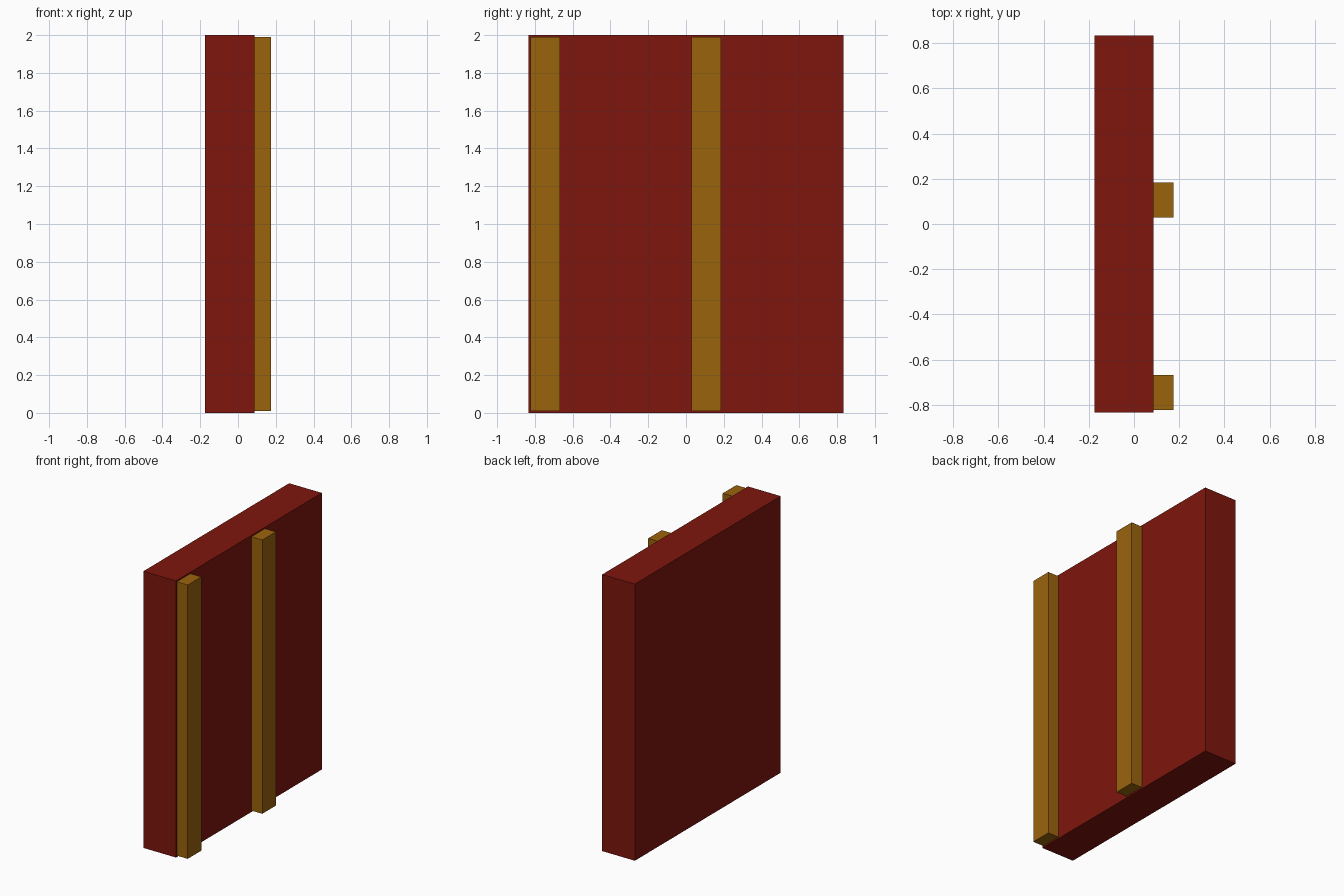
import bpy

if "Cube" in bpy.data.objects:
    bpy.data.objects.remove(bpy.data.objects["Cube"])


def material(name, color):
    mat = bpy.data.materials.new(name)
    mat.diffuse_color = (*color, 1.0)
    mat.use_nodes = True
    mat.node_tree.nodes["Principled BSDF"].inputs["Base Color"].default_value = mat.diffuse_color
    return mat


def box(name, lo, hi, mat):
    """Axis-aligned box between two corners."""
    center = [(a + b) / 2 for a, b in zip(lo, hi)]
    bpy.ops.mesh.primitive_cube_add(size=1, location=center)
    obj = bpy.context.object
    obj.name = name
    obj.scale = [b - a for a, b in zip(lo, hi)]
    bpy.ops.object.transform_apply(location=False, rotation=False, scale=True)
    obj.data.materials.append(mat)
    return obj


red = material("dark_red", (0.21, 0.008, 0.004))
gold = material("gold", (0.33, 0.127, 0.004))

# Thick wall panel
box("wall_panel", (-0.174, -0.833, 0.0), (0.087, 0.833, 2.0), red)

# Two upright battens on the +x face: one at the front edge, one near the middle
for name, y in (("front_batten", -0.823), ("middle_batten", 0.029)):
    box(name, (0.087, y, 0.01), (0.174, y + 0.155, 1.99), gold)
